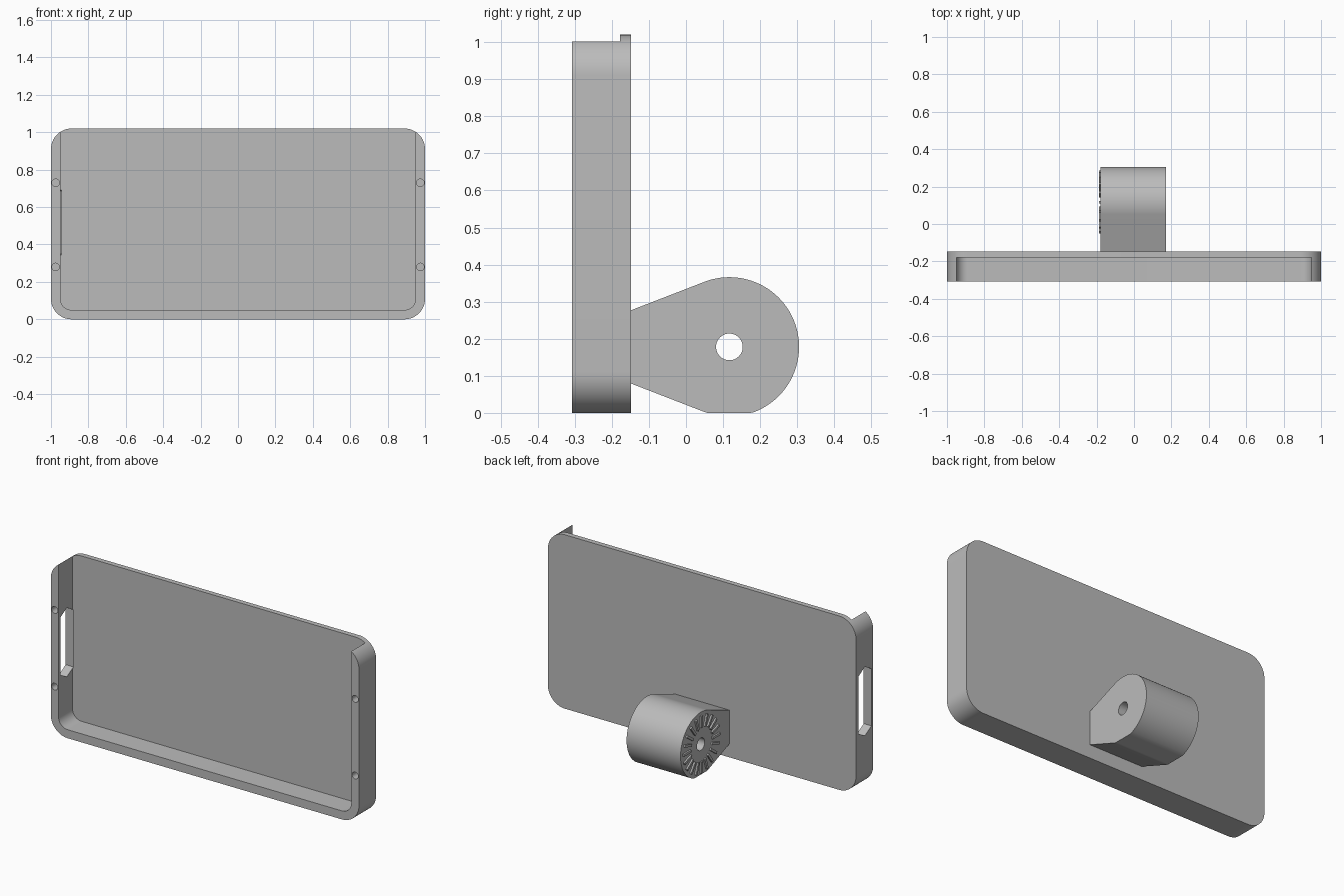
import bpy
from math import sin, cos, pi, radians, atan2, hypot, acos
from mathutils import Matrix

cube = bpy.data.objects.get("Cube")
if cube:
    bpy.data.objects.remove(cube, do_unlink=True)

grey = bpy.data.materials.new("plain grey")
grey.use_nodes = True
colour = (0.5, 0.5, 0.5, 1)
grey.diffuse_color = colour
grey.node_tree.nodes["Principled BSDF"].inputs["Base Color"].default_value = colour


def prism(name, outline, axis, start, end):
    """Extrude a closed outline along x (outline in y, z) or y (outline in x, z)."""
    def place(p, d):
        return (d, p[0], p[1]) if axis == "x" else (p[0], d, p[1])
    n = len(outline)
    verts = [place(p, start) for p in outline] + [place(p, end) for p in outline]
    faces = [tuple(range(n)), tuple(range(2 * n - 1, n - 1, -1))]
    faces += [(i, i + n, (i + 1) % n + n, (i + 1) % n) for i in range(n)]
    mesh = bpy.data.meshes.new(name)
    mesh.from_pydata(verts, [], faces)
    mesh.materials.append(grey)
    obj = bpy.data.objects.new(name, mesh)
    bpy.context.collection.objects.link(obj)
    # Make the normals face outwards
    bpy.context.view_layer.objects.active = obj
    bpy.ops.object.mode_set(mode="EDIT")
    bpy.ops.mesh.select_all(action="SELECT")
    bpy.ops.mesh.normals_make_consistent(inside=False)
    bpy.ops.object.mode_set(mode="OBJECT")
    return obj


def arc(cx, cz, r, a0, a1, steps):
    angles = [a0 + (a1 - a0) * i / steps for i in range(steps + 1)]
    return [(cx + r * cos(a), cz + r * sin(a)) for a in angles]


def circle(cx, cz, r, sides):
    return arc(cx, cz, r, 0, 2 * pi, sides)[:-1]


def rounded_rect(x, z0, z1, r):
    corners = [(x - r, z1 - r), (r - x, z1 - r), (r - x, z0 + r), (x - r, z0 + r)]
    return [p for i, (cx, cz) in enumerate(corners)
            for p in arc(cx, cz, r, i * pi / 2, (i + 1) * pi / 2, 16)]


def cut(obj, cutter):
    mod = obj.modifiers.new("cut", "BOOLEAN")
    mod.operation, mod.solver, mod.object = "DIFFERENCE", "EXACT", cutter
    bpy.context.view_layer.objects.active = obj
    bpy.ops.object.modifier_apply(modifier=mod.name)
    bpy.data.objects.remove(cutter, do_unlink=True)


def smooth(obj):
    bpy.ops.object.select_all(action="DESELECT")
    obj.select_set(True)
    bpy.context.view_layer.objects.active = obj
    bpy.ops.object.shade_smooth_by_angle(angle=radians(20))


# Tray: rounded slab with a pocket open at the front and the top
FRONT, FLOOR, BACK = -0.307, -0.178, -0.148
tray = prism("tray", rounded_rect(1, 0, 1.02, 0.11), "y", FRONT, BACK)
cut(tray, prism("pocket", rounded_rect(0.95, 0.05, 1.5, 0.06), "y", -0.5, FLOOR))

# Screw holes in the side rims
for x in (-0.975, 0.975):
    for z in (0.28, 0.73):
        cut(tray, prism("screw_hole", circle(x, z, 0.02, 24), "y", -0.5, -0.2))

# Six-sided cable slot through the right wall
slot = arc(-0.23, 0.65, 0.07, pi / 6, 5 * pi / 6, 2) + \
    arc(-0.23, 0.385, 0.07, 7 * pi / 6, 11 * pi / 6, 2)
cut(tray, prism("slot", slot, "x", -1.1, -0.945))
smooth(tray)

# Hinge knuckle: round barrel on tapering sides, flattened where it rests
CY, CZ, R = 0.117, 0.178, 0.188
half = 0.099
away, tilt = hypot(CY - BACK, half), atan2(half, CY - BACK)
start = pi - tilt - acos(R / away)
barrel = arc(CY, CZ, R, -start, start, 80)
profile = [(y, max(z, 0)) for y, z in barrel]
profile += [(BACK, CZ + half), (BACK - 0.01, CZ + half),
            (BACK - 0.01, CZ - half), (BACK, CZ - half)]
knuckle = prism("hinge_knuckle", profile, "x", -0.178, 0.172)
cut(knuckle, prism("pin_hole", circle(CY, CZ, 0.036, 40), "x", -1, 1))
smooth(knuckle)

# Ring of radial locking teeth on the right end of the knuckle
TEETH = 20
for i in range(TEETH):
    bar = [(0.1, -0.007), (0.168, -0.007), (0.168, 0.007), (0.1, 0.007)]
    tooth = prism("locking_tooth", bar, "x", -0.188, -0.176)
    tooth.data.transform(Matrix.Translation((0, CY, CZ)) @
                         Matrix.Rotation(2 * pi * i / TEETH, 4, "X"))
